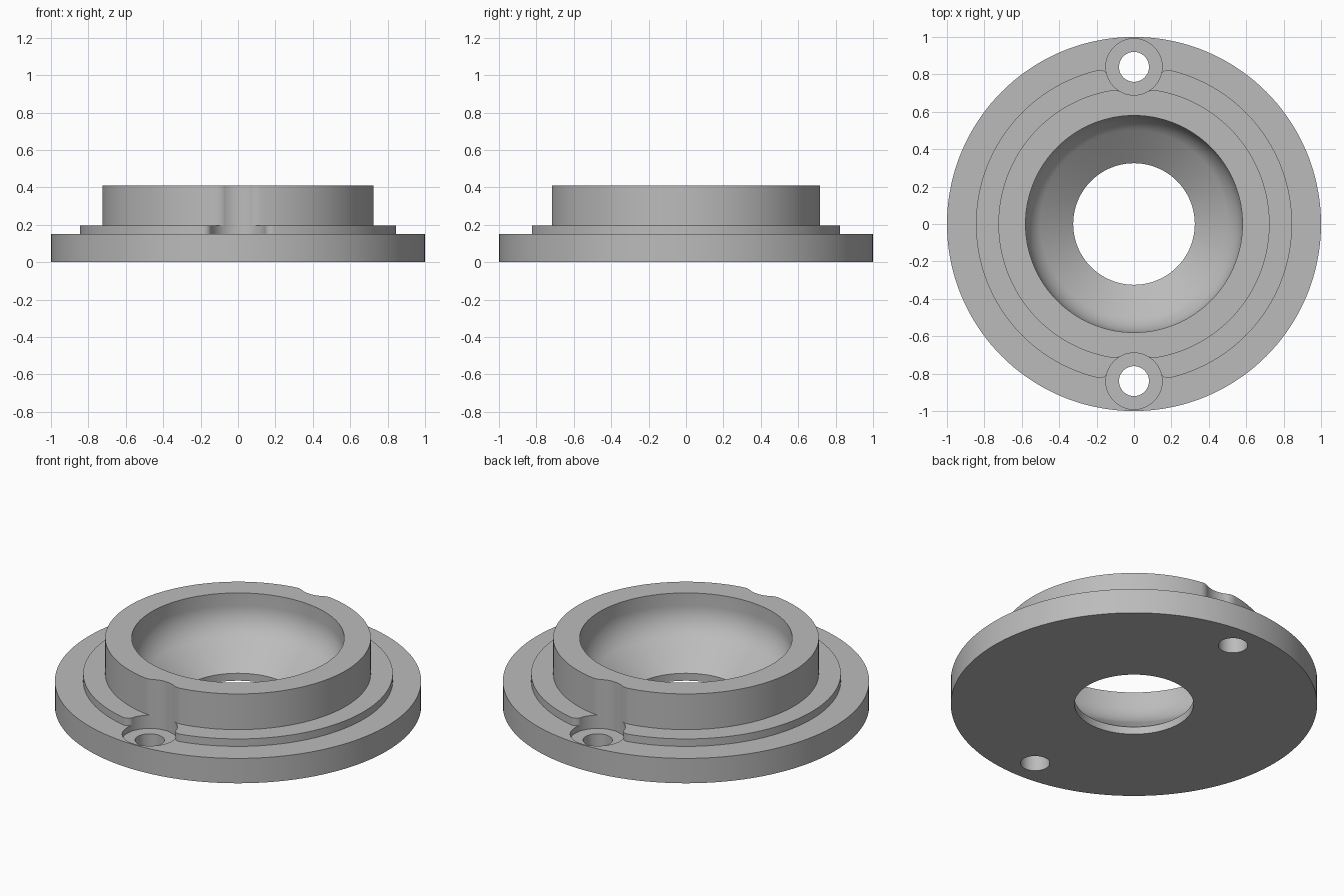
import bpy, bmesh
from math import sin, cos, pi, atan2, sqrt, radians

cube = bpy.data.objects.get("Cube")
if cube:
    bpy.data.objects.remove(cube, do_unlink=True)

SEG = 144
SCREW_Y, NOTCH_R = 0.84, 0.15

grey = bpy.data.materials.new("plain grey")
grey.use_nodes = True
colour = (0.5, 0.5, 0.5, 1)
grey.diffuse_color = colour
grey.node_tree.nodes["Principled BSDF"].inputs["Base Color"].default_value = colour


def finish(name, bm):
    bmesh.ops.recalc_face_normals(bm, faces=bm.faces)
    mesh = bpy.data.meshes.new(name)
    bm.to_mesh(mesh)
    bm.free()
    mesh.materials.append(grey)
    obj = bpy.data.objects.new(name, mesh)
    bpy.context.collection.objects.link(obj)
    return obj


def prism(name, outline, z0, z1):
    bm = bmesh.new()
    base = bm.faces.new([bm.verts.new((x, y, z0)) for x, y in outline])
    top = bmesh.ops.extrude_face_region(bm, geom=[base])["geom"]
    verts = [g for g in top if isinstance(g, bmesh.types.BMVert)]
    bmesh.ops.translate(bm, verts=verts, vec=(0, 0, z1 - z0))
    return finish(name, bm)


def arc(cx, cy, r, a0, a1, n):
    return [(cx + r * cos(a0 + (a1 - a0) * i / n), cy + r * sin(a0 + (a1 - a0) * i / n))
            for i in range(n + 1)]


def circle(r, cy=0, n=SEG):
    return arc(0, cy, r, 0, 2 * pi, n)[:-1]


def notched_disc(r, f):
    """Disc outline with a rounded screw notch at front and back."""
    fy = ((r - f) ** 2 + SCREW_Y ** 2 - (NOTCH_R + f) ** 2) / (2 * SCREW_Y)
    fx = sqrt((r - f) ** 2 - fy ** 2)
    a = atan2(fy, fx)                       # end of the rim
    b = atan2(SCREW_Y - fy, -fx)            # fillet meets the notch
    c = atan2(fy - SCREW_Y, fx)             # notch start
    half = arc(0, 0, r, -a, a, SEG // 2)
    half += arc(fx, fy, f, a, b, 12)[1:]
    half += arc(0, SCREW_Y, NOTCH_R, c, -pi - c, 24)[1:]
    half += arc(-fx, fy, f, pi - b, pi - a, 12)[1:]
    # the opposite side is the same outline turned half way round
    right_to_back = half
    turned = [(-x, -y) for x, y in half]
    return right_to_back[:-1] + turned[:-1]


def lathe(name, profile):
    bm = bmesh.new()
    rings = [[bm.verts.new((x, y, z)) for x, y in circle(r)] for r, z in profile]
    for lo, hi in zip(rings, rings[1:]):
        for i in range(SEG):
            j = (i + 1) % SEG
            bm.faces.new((lo[i], lo[j], hi[j], hi[i]))
    bm.faces.new(rings[0])
    bm.faces.new(rings[-1])
    return finish(name, bm)


def combine(target, other, operation):
    mod = target.modifiers.new(operation.title(), "BOOLEAN")
    mod.object, mod.operation, mod.solver = other, operation, "EXACT"
    bpy.context.view_layer.objects.active = target
    bpy.ops.object.modifier_apply(modifier=mod.name)
    bpy.data.objects.remove(other, do_unlink=True)


# Round base flange, low step and raised collar
flange = prism("flanged_ring", circle(1.0), 0, 0.15)
combine(flange, prism("step", notched_disc(0.845, 0.04), 0.06, 0.195), "UNION")
combine(flange, prism("collar", notched_disc(0.725, 0.08), 0.03, 0.41), "UNION")

# Bowl: straight bore, cone, rounded shoulder, straight wall
tilt, blend = radians(37), 0.2
shoulder = arc(0.58 - blend, 0.335, blend, tilt - pi / 2, 0, 14)
bowl = [(0.325, -0.1), (0.325, 0.045)] + shoulder + [(0.58, 0.6)]
combine(flange, lathe("bowl_cutter", bowl), "DIFFERENCE")

# Counterbored screw holes at front and back
for side in (-1, 1):
    y = side * SCREW_Y
    combine(flange, prism("counterbore", circle(NOTCH_R + 0.0005, y, 72), 0.115, 0.6), "DIFFERENCE")
    combine(flange, prism("screw_hole", circle(0.08, y, 48), -0.1, 0.3), "DIFFERENCE")

# Smooth walls with crisp edges
bpy.ops.object.select_all(action="DESELECT")
flange.select_set(True)
bpy.context.view_layer.objects.active = flange
bpy.ops.object.shade_smooth_by_angle(angle=radians(30))
